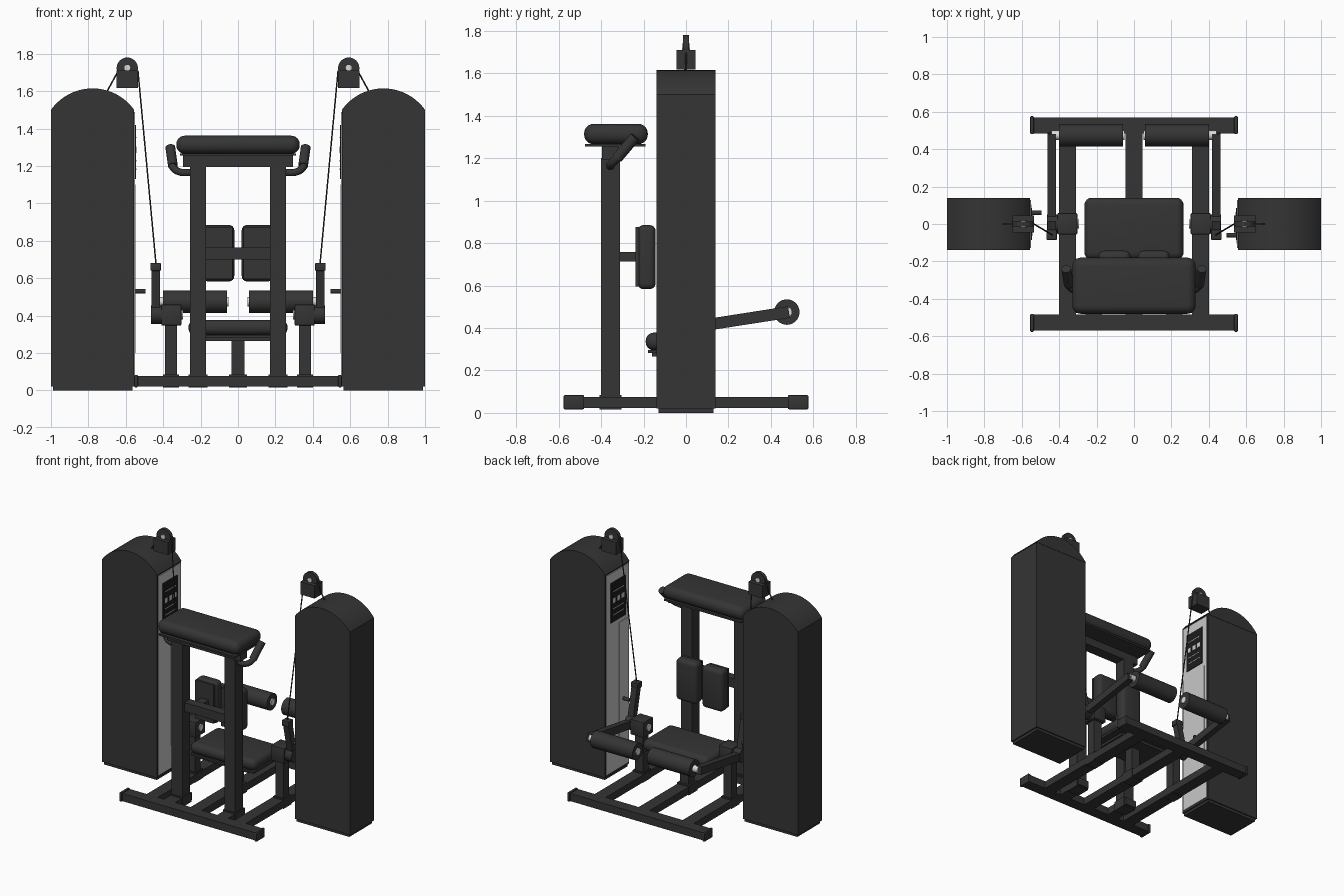
import bpy, bmesh, math
from mathutils import Matrix, Vector

cube = bpy.data.objects.get("Cube")
if cube:
    bpy.data.objects.remove(cube)


def material(name, value):
    m = bpy.data.materials.new(name)
    m.use_nodes = True
    col = (value, value, value, 1)
    m.diffuse_color = col
    m.node_tree.nodes["Principled BSDF"].inputs["Base Color"].default_value = col
    return m


DARK = material("charcoal", 0.035)
PANEL = material("light grey panel", 0.58)
METAL = material("pale metal", 0.7)
BLACK = material("black", 0.012)


def finish(bm, name, mat):
    bmesh.ops.recalc_face_normals(bm, faces=bm.faces)
    mesh = bpy.data.meshes.new(name)
    bm.to_mesh(mesh)
    bm.free()
    mesh.materials.append(mat)
    ob = bpy.data.objects.new(name, mesh)
    bpy.context.collection.objects.link(ob)
    bpy.ops.object.select_all(action='DESELECT')
    ob.select_set(True)
    bpy.context.view_layer.objects.active = ob
    bpy.ops.object.shade_smooth_by_angle(angle=math.radians(35))
    return ob


def box(name, x, y, z, mat=DARK, bevel=0.0, segments=2):
    """Box from (min, max) ranges, with optionally rounded edges."""
    bm = bmesh.new()
    bmesh.ops.create_cube(bm, size=1)
    for v in bm.verts:
        v.co = [(r[0] + r[1]) / 2 + c * (r[1] - r[0]) for r, c in zip((x, y, z), v.co)]
    if bevel:
        bmesh.ops.bevel(bm, geom=bm.edges[:], offset=bevel, segments=segments,
                        profile=0.5, affect='EDGES')
    return finish(bm, name, mat)


def span(a, b):
    """Matrix placing a z-aligned unit piece between two points."""
    a, b = Vector(a), Vector(b)
    d = b - a
    return (Matrix.Translation((a + b) / 2) @ d.to_track_quat('Z', 'Y').to_matrix().to_4x4()), d.length


def rod(name, a, b, radius, mat=DARK, sides=24):
    bm = bmesh.new()
    m, length = span(a, b)
    bmesh.ops.create_cone(bm, cap_ends=True, segments=sides, radius1=radius,
                          radius2=radius, depth=length, matrix=m)
    return finish(bm, name, mat)


def bar(name, a, b, width, depth):
    """Square tube between two points."""
    bm = bmesh.new()
    m, length = span(a, b)
    bmesh.ops.create_cube(bm, size=1, matrix=m @ Matrix.Diagonal((width, depth, length, 1)))
    return finish(bm, name, DARK)


def extrude_y(name, outline, y0, y1):
    """Solid from an xz outline."""
    bm = bmesh.new()
    face = bm.faces.new([bm.verts.new((x, y0, z)) for x, z in outline])
    new = bmesh.ops.extrude_face_region(bm, geom=[face])["geom"]
    bmesh.ops.translate(bm, vec=(0, y1 - y0, 0),
                        verts=[g for g in new if isinstance(g, bmesh.types.BMVert)])
    return finish(bm, name, DARK)


def tube(name, points, radius):
    curve = bpy.data.curves.new(name, 'CURVE')
    curve.dimensions = '3D'
    curve.bevel_depth = radius
    curve.bevel_resolution = 3
    curve.use_fill_caps = True
    curve.materials.append(DARK)
    sp = curve.splines.new('BEZIER')
    sp.bezier_points.add(len(points) - 1)
    for p, co in zip(sp.bezier_points, points):
        p.co = co
        p.handle_left_type = p.handle_right_type = 'AUTO'
    ob = bpy.data.objects.new(name, curve)
    bpy.context.collection.objects.link(ob)


def sx(s, a, b):
    """Mirrored x range."""
    return tuple(sorted((s * a, s * b)))


# Floor frame
for label, s in (("front", -1), ("rear", 1)):
    box(label + "_floor_beam", (-0.54, 0.54), sx(s, 0.485, 0.57), (0.022, 0.078))
    for e in (-1, 1):
        box(label + "_beam_cap", sx(e, 0.535, 0.555), sx(s, 0.48, 0.577), (0.017, 0.084), bevel=0.006)
box("centre_floor_rail", (-0.045, 0.045), (-0.49, 0.49), (0.022, 0.076))

# Seat
box("seat_post", (-0.035, 0.035), (-0.05, 0.02), (0.07, 0.28))
box("seat_post_foot", (-0.048, 0.048), (-0.065, 0.035), (0.015, 0.085))
box("seat_bracket", (-0.2, 0.2), (-0.16, 0.11), (0.265, 0.283))
box("seat_plate", (-0.255, 0.255), (-0.18, 0.13), (0.283, 0.297))
box("seat_cushion", (-0.265, 0.265), (-0.19, 0.14), (0.295, 0.378), bevel=0.038, segments=5)

# Arm rest pad
box("rest_cross_beam", (-0.295, 0.295), (-0.395, -0.315), (1.195, 1.257))
box("rest_plate", (-0.31, 0.31), (-0.475, -0.19), (1.255, 1.268))
box("rest_cushion", (-0.33, 0.33), (-0.48, -0.18), (1.266, 1.362), bevel=0.045, segments=6)

# Body pads
box("body_pad_cross_bar", (-0.18, 0.18), (-0.375, -0.31), (0.70, 0.765))

for s in (-1, 1):
    side = "left_" if s > 0 else "right_"

    # Uprights, rails and body pads
    box(side + "floor_rail", sx(s, 0.31, 0.4), (-0.49, 0.49), (0.022, 0.076))
    box(side + "short_rail", sx(s, 0.17, 0.26), (-0.49, -0.29), (0.022, 0.076))
    box(side + "upright", sx(s, 0.17, 0.257), (-0.4, -0.31), (0.07, 1.2))
    box(side + "upright_foot", sx(s, 0.163, 0.264), (-0.407, -0.303), (0.015, 0.085))
    box(side + "body_pad_stem", sx(s, 0.07, 0.13), (-0.32, -0.23), (0.713, 0.757))
    box(side + "body_pad_plate", sx(s, 0.03, 0.18), (-0.238, -0.222), (0.595, 0.875))
    box(side + "body_pad", sx(s, 0.02, 0.19), (-0.228, -0.143), (0.583, 0.885), bevel=0.028, segments=4)

    # Handle
    tube(side + "handle", [(s * 0.25, -0.355, 1.165), (s * 0.31, -0.355, 1.168),
                           (s * 0.345, -0.335, 1.19), (s * 0.36, -0.255, 1.285)], 0.02)
    rod(side + "handle_grip", (s * 0.348, -0.325, 1.2), (s * 0.362, -0.24, 1.3), 0.026)

    # Pivot post and swinging leg arm
    box(side + "pivot_post", sx(s, 0.325, 0.39), (-0.033, 0.033), (0.07, 0.36))
    box(side + "pivot_post_foot", sx(s, 0.315, 0.4), (-0.045, 0.045), (0.015, 0.085))
    box(side + "pivot_housing", sx(s, 0.303, 0.41), (-0.055, 0.058), (0.347, 0.46), bevel=0.006)
    rod(side + "pivot_cap", (s * 0.295, 0, 0.405), (s * 0.31, 0, 0.405), 0.025, METAL)
    rod(side + "pivot_axle", (s * 0.4, 0, 0.405), (s * 0.465, 0, 0.405), 0.05)
    bar(side + "cable_lever", (s * 0.44, 0.01, 0.36), (s * 0.44, -0.058, 0.665), 0.045, 0.045)
    box(side + "lever_tip", sx(s, 0.412, 0.468), (-0.085, -0.03), (0.64, 0.682), bevel=0.005)
    bar(side + "leg_arm", (s * 0.44, -0.03, 0.395), (s * 0.44, 0.485, 0.475), 0.045, 0.055)
    rod(side + "roller_axle", (s * 0.05, 0.475, 0.475), (s * 0.44, 0.475, 0.475), 0.025, METAL)
    rod(side + "leg_roller", (s * 0.058, 0.475, 0.475), (s * 0.4, 0.475, 0.475), 0.06, sides=32)

    # Weight tower with arched lid
    box(side + "tower_base", sx(s, 0.565, 0.99), (-0.13, 0.13), (0, 0.03))
    box(side + "tower_body", sx(s, 0.557, 1.0), (-0.138, 0.138), (0.02, 1.5))
    radius, half = 0.273, math.asin(0.2225 / 0.273)
    arc = [half * (i / 10 - 1) for i in range(21)]
    extrude_y(side + "tower_lid", [(s * 0.7775 + radius * math.sin(t), 1.615 - radius * (1 - math.cos(t)))
                                   for t in arc], -0.14, 0.14)

    # Inner face: panel, weight slot, sign and selector pin
    box(side + "inner_panel", sx(s, 0.551, 0.558), (-0.128, 0.128), (0.035, 1.49), PANEL)
    box(side + "slot_cover", sx(s, 0.547, 0.553), sx(-s, 0.015, 0.105), (0.2, 1.1), PANEL)
    box(side + "sign", sx(s, 0.546, 0.552), (-0.085, 0.085), (1.13, 1.42), BLACK)
    for y in (-0.05, 0, 0.05):
        box(side + "sign_mark", sx(s, 0.544, 0.547), (y - 0.015, y + 0.015), (1.27, 1.305), PANEL)
    for z in (1.18, 1.225, 1.35):
        box(side + "sign_line", sx(s, 0.544, 0.547), (-0.06, 0.06), (z, z + 0.006), PANEL)
    rod(side + "selector_pin", (s * 0.56, -s * 0.06, 0.53), (s * 0.495, -s * 0.06, 0.53), 0.012)

    # Pulley and cable
    box(side + "pulley_bracket", sx(s, 0.535, 0.65), (-0.045, 0.045), (1.617, 1.71))
    rod(side + "pulley_wheel", (s * 0.592, -0.013, 1.723), (s * 0.592, 0.013, 1.723), 0.057, sides=32)
    rod(side + "pulley_hub", (s * 0.592, -0.02, 1.725), (s * 0.592, 0.02, 1.725), 0.016, METAL)
    rod(side + "tower_cable", (s * 0.705, 0, 1.59), (s * 0.645, 0, 1.7), 0.004, sides=8)
    rod(side + "lever_cable", (s * 0.535, 0, 1.71), (s * 0.438, -0.058, 0.67), 0.004, sides=8)
